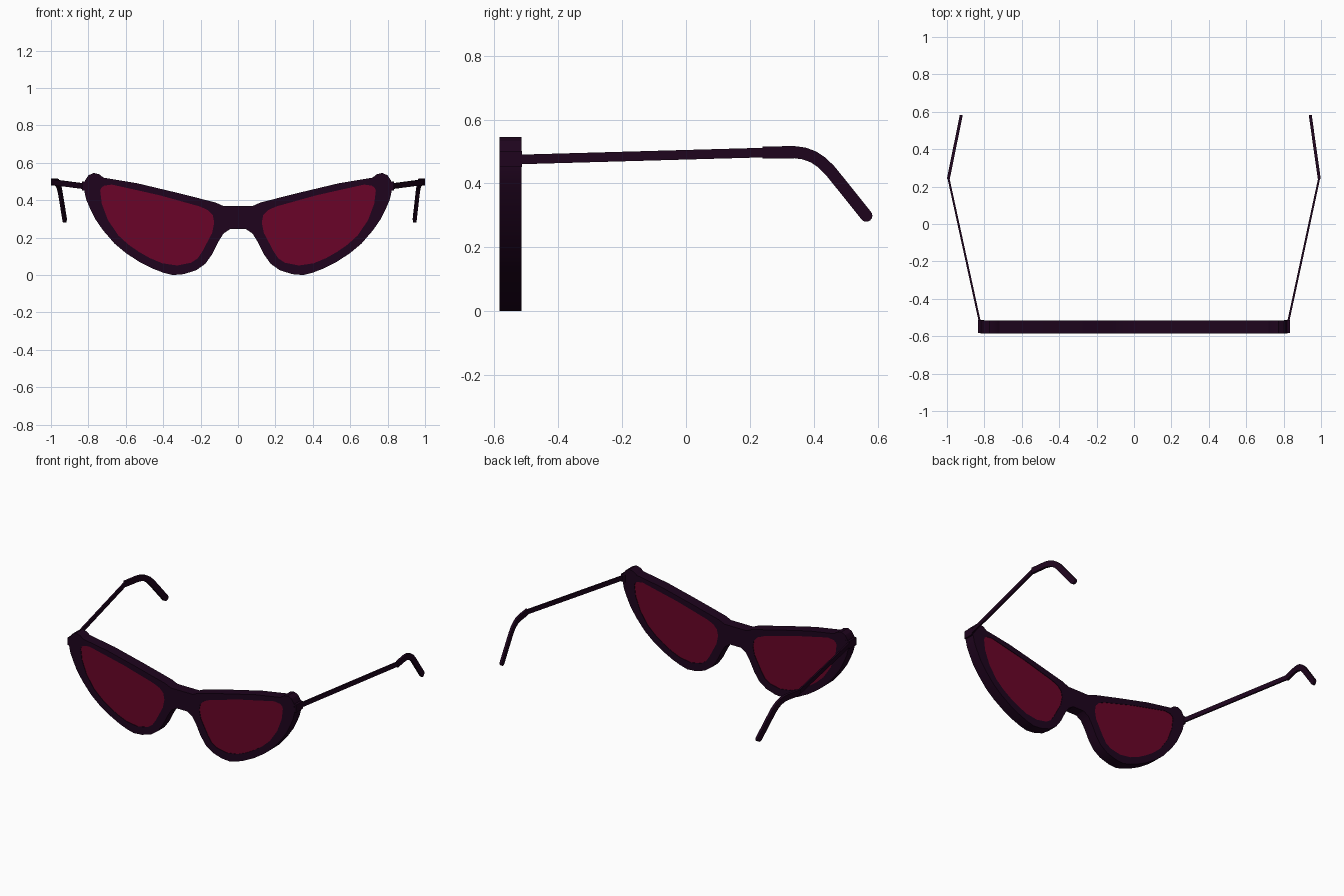
import bpy, bmesh, math
from mathutils import Vector

if "Cube" in bpy.data.objects:
    bpy.data.objects.remove(bpy.data.objects["Cube"])


def material(name, rgb):
    m = bpy.data.materials.new(name)
    m.diffuse_color = (*rgb, 1)
    m.use_nodes = True
    m.node_tree.nodes["Principled BSDF"].inputs["Base Color"].default_value = m.diffuse_color
    return m


plum = material("dark_plum", (0.0130, 0.0012, 0.0125))
wine = material("wine_red", (0.142, 0.0012, 0.021))


def activate(ob):
    bpy.ops.object.select_all(action='DESELECT')
    ob.select_set(True)
    bpy.context.view_layer.objects.active = ob


def plate(name, outlines, y, half_depth, mat):
    """Flat plate from closed x/z outlines; inner outlines become holes."""
    cu = bpy.data.curves.new(name, 'CURVE')
    cu.dimensions = '2D'
    cu.fill_mode = 'BOTH'
    cu.extrude = half_depth
    for pts in outlines:
        s = cu.splines.new('POLY')
        s.points.add(len(pts) - 1)
        for p, (x, z) in zip(s.points, pts):
            p.co = (x, z, 0, 1)
        s.use_cyclic_u = True
    ob = bpy.data.objects.new(name, cu)
    bpy.context.collection.objects.link(ob)
    ob.rotation_euler.x = math.pi / 2
    ob.location.y = y
    cu.materials.append(mat)
    activate(ob)
    bpy.ops.object.convert(target='MESH')
    bpy.ops.object.shade_smooth_by_angle(angle=math.radians(30))
    return ob


def ribbon(name, path, radius, thick, x_at, round_end=False):
    """Bar following a y/z path, with its x position given by a rule on y."""
    pts = [Vector(p) for p in path]
    left, right = [], []
    for i, p in enumerate(pts):
        d = (pts[min(i + 1, len(pts) - 1)] - pts[max(i - 1, 0)]).normalized()
        n = Vector((-d.y, d.x)) * radius
        left.append(p + n)
        right.append(p - n)
    cap = []
    if round_end:
        for k in range(1, 8):
            a = math.pi * k / 8
            cap.append(pts[-1] + n * math.cos(a) + d * radius * math.sin(a))
    bm = bmesh.new()

    def pair(p):
        return [bm.verts.new((x_at(p.x) + s * thick / 2, p.x, p.y)) for s in (-1, 1)]

    L, R, C = ([pair(p) for p in g] for g in (left, right, cap))
    for i in range(len(pts) - 1):
        for s in (0, 1):
            bm.faces.new((L[i][s], L[i + 1][s], R[i + 1][s], R[i][s]))
    ring = L + C + R[::-1]
    if C:
        for s in (0, 1):
            bm.faces.new([v[s] for v in [L[-1]] + C + [R[-1]]])
    for a, b in zip(ring, ring[1:] + ring[:1]):
        bm.faces.new((a[0], a[1], b[1], b[0]))
    bmesh.ops.recalc_face_normals(bm, faces=bm.faces)
    me = bpy.data.meshes.new(name)
    bm.to_mesh(me)
    bm.free()
    me.materials.append(plum)
    ob = bpy.data.objects.new(name, me)
    bpy.context.collection.objects.link(ob)
    activate(ob)
    bpy.ops.object.shade_smooth_by_angle(angle=math.radians(30))


def mirrored(pts):
    return [(-x, z) for x, z in reversed(pts)]


# Front frame: half outline from the bridge top, over the corner, to the bridge bottom
half = [(0.08, 0.37), (0.12, 0.388), (0.33, 0.441), (0.54, 0.491), (0.72, 0.521),
        (0.74, 0.538), (0.772, 0.546), (0.80, 0.533), (0.818, 0.505), (0.822, 0.45),
        (0.812, 0.405), (0.793, 0.36), (0.765, 0.302), (0.722, 0.24), (0.66, 0.168),
        (0.60, 0.118), (0.53, 0.072), (0.455, 0.034), (0.40, 0.013), (0.35, 0.0),
        (0.29, 0.005), (0.225, 0.025), (0.175, 0.06), (0.137, 0.113), (0.105, 0.178),
        (0.077, 0.223), (0.04, 0.247)]
# Lens opening
hole = [(0.737, 0.450), (0.732, 0.466), (0.716, 0.478), (0.675, 0.484), (0.42, 0.427),
        (0.205, 0.367), (0.16, 0.347), (0.135, 0.32), (0.127, 0.28), (0.138, 0.225),
        (0.19, 0.127), (0.215, 0.09), (0.25, 0.066), (0.325, 0.051), (0.405, 0.063),
        (0.47, 0.09), (0.53, 0.124), (0.585, 0.162), (0.64, 0.212), (0.695, 0.293),
        (0.728, 0.38)]
FRONT_Y = -0.55
plate("front_frame", [half + mirrored(half), hole, mirrored(hole)], FRONT_Y, 0.035, plum)
# Thick lenses that almost fill the depth of the rims
plate("right_lens", [hole], FRONT_Y, 0.032, wine)
plate("left_lens", [mirrored(hole)], FRONT_Y, 0.032, wine)

# Temple arms, curved ear tips and hinge blocks; the tips splay slightly differently
bend = [(0.24, 0.497), (0.34, 0.498), (0.37, 0.494), (0.40, 0.483), (0.425, 0.466),
        (0.45, 0.442), (0.48, 0.405), (0.565, 0.299)]
for side, s, elbow, end in (("right", 1, 0.99, 0.942), ("left", -1, 0.992, 0.923)):
    ribbon(side + "_arm", [(-0.53, 0.475), (0.25, 0.497)], 0.015, 0.011,
           lambda y: s * (0.823 + (elbow - 0.823) * (y + 0.53) / 0.775))
    ribbon(side + "_ear_tip", bend, 0.019, 0.016,
           lambda y: s * (elbow + (end - elbow) * (y - 0.245) / 0.34), True)
    ribbon(side + "_hinge", [(-0.584, 0.476), (-0.514, 0.476)], 0.025, 0.03,
           lambda y: s * 0.818)
